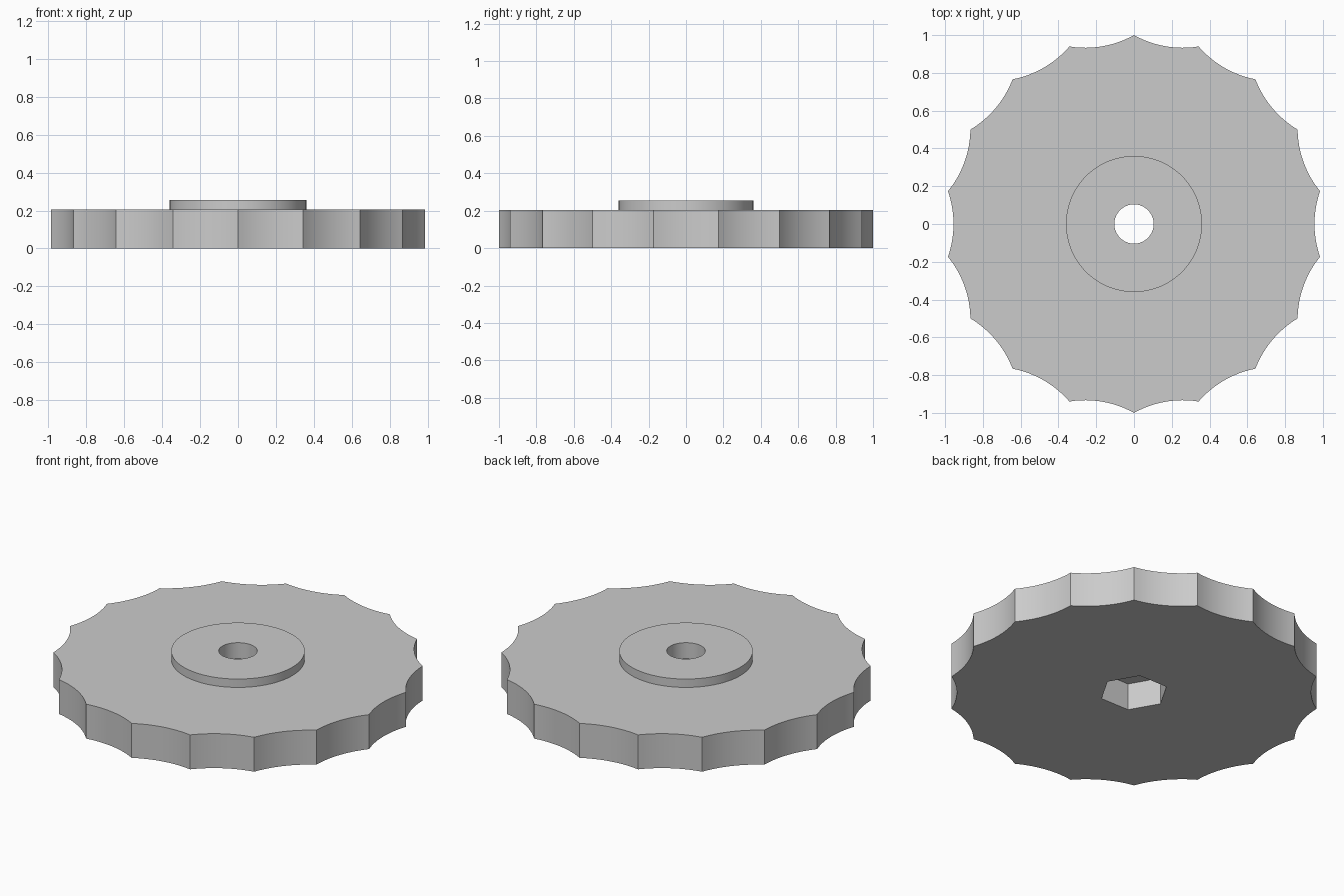
import bpy
import bmesh
from math import sin, cos, pi, asin, sqrt, radians
from mathutils import Vector

if "Cube" in bpy.data.objects:
    bpy.data.objects.remove(bpy.data.objects["Cube"], do_unlink=True)

# Main sizes
SCALLOPS, SCALLOP_RADIUS = 18, 0.53
BODY_TOP, HUB_TOP, POCKET_TOP = 0.205, 0.255, 0.16
HUB_RADIUS, BORE_RADIUS, HEX_RADIUS = 0.36, 0.104, 0.186


def circle(radius, sides):
    return [(radius * cos(2 * pi * i / sides), radius * sin(2 * pi * i / sides))
            for i in range(sides)]


def scalloped(steps=12):
    """Outline with concave arcs meeting at points on the unit circle."""
    half = pi / SCALLOPS
    swing = asin(sin(half) / SCALLOP_RADIUS)
    centre = cos(half) + sqrt(SCALLOP_RADIUS ** 2 - sin(half) ** 2)
    points = []
    for k in range(SCALLOPS):
        middle = pi / 2 + half + 2 * half * k
        for i in range(steps):
            a = swing * (2 * i / steps - 1)
            p = Vector((centre - SCALLOP_RADIUS * cos(a), SCALLOP_RADIUS * sin(a), 0))
            points.append((p.x * cos(middle) - p.y * sin(middle),
                           p.x * sin(middle) + p.y * cos(middle)))
    return points


bm = bmesh.new()


def wall(outline, z0, z1):
    """Upright wall along a closed outline; returns its lower and upper edges."""
    low = [bm.verts.new((x, y, z0)) for x, y in outline]
    high = [bm.verts.new((x, y, z1)) for x, y in outline]
    n = len(outline)
    for i in range(n):
        j = (i + 1) % n
        bm.faces.new((low[i], low[j], high[j], high[i]))
    return [[bm.edges.get((ring[i], ring[(i + 1) % n])) for i in range(n)]
            for ring in (low, high)]


def cap(outer, inner):
    """Flat face between two loops."""
    bmesh.ops.triangle_fill(bm, edges=outer + inner, use_beauty=True, normal=(0, 0, 1))


# Upright walls: rim, hub, hexagonal pocket, bore
rim_low, rim_high = wall(scalloped(), 0, BODY_TOP)
hub_low, hub_high = wall(circle(HUB_RADIUS, 96), BODY_TOP, HUB_TOP)
hex_low, hex_high = wall(circle(HEX_RADIUS, 6), 0, POCKET_TOP)
bore_low, bore_high = wall(circle(BORE_RADIUS, 64), POCKET_TOP, HUB_TOP)

# Flat faces: underside, pocket roof, body top, hub top
cap(rim_low, hex_low)
cap(hex_high, bore_low)
cap(rim_high, hub_low)
cap(hub_high, bore_high)
bmesh.ops.recalc_face_normals(bm, faces=bm.faces)

mesh = bpy.data.meshes.new("scalloped_knob")
bm.to_mesh(mesh)
bm.free()
knob = bpy.data.objects.new("scalloped_knob", mesh)
bpy.context.collection.objects.link(knob)

# Plain grey
grey = bpy.data.materials.new("light_grey")
grey.use_nodes = True
colour = (0.6, 0.6, 0.6, 1)
grey.diffuse_color = colour
grey.node_tree.nodes["Principled BSDF"].inputs["Base Color"].default_value = colour
mesh.materials.append(grey)

# Smooth curves, sharp corners
bpy.ops.object.select_all(action='DESELECT')
knob.select_set(True)
bpy.context.view_layer.objects.active = knob
bpy.ops.object.shade_smooth_by_angle(angle=radians(30))
